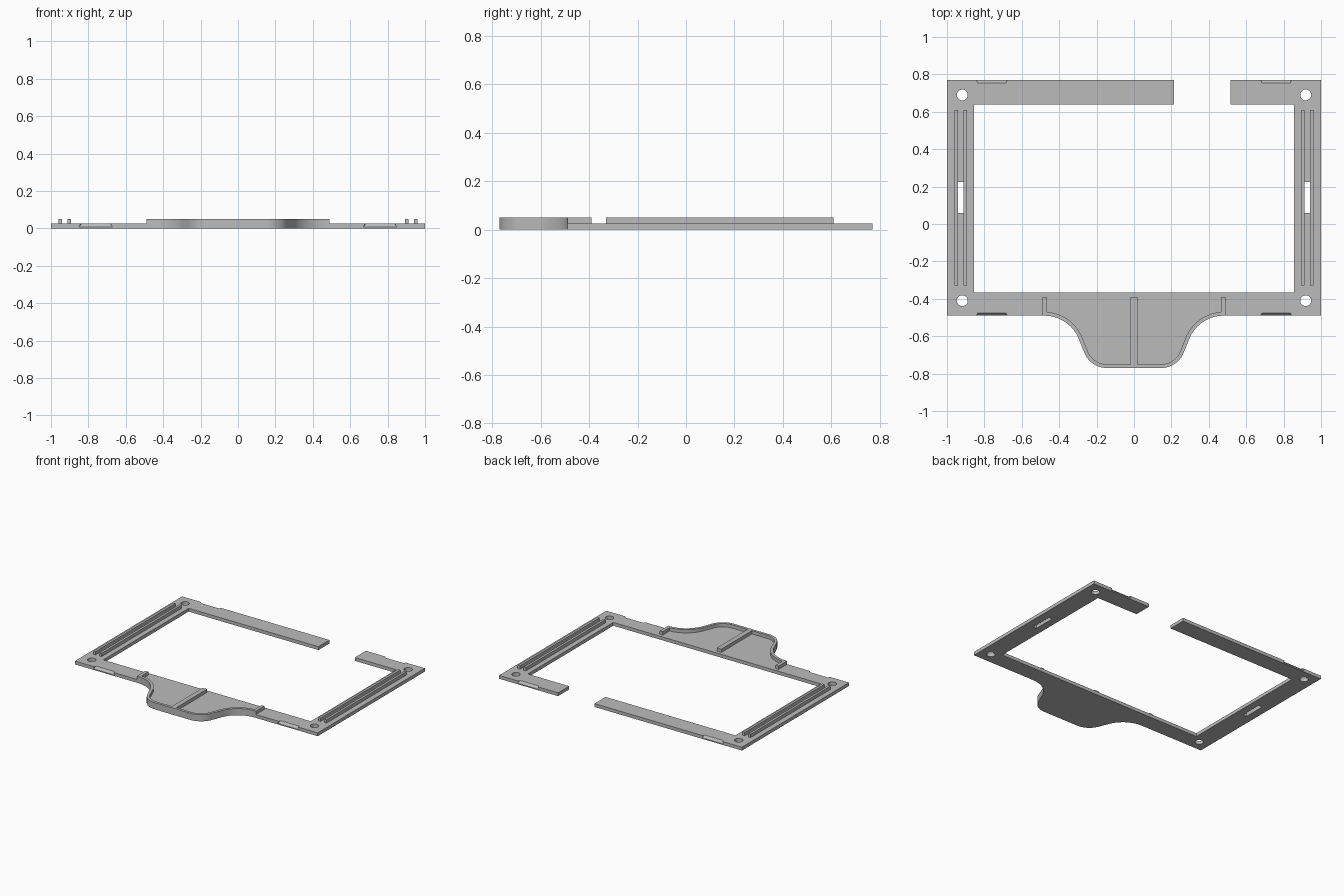
import bpy, bmesh
from math import sin, cos, radians

old = bpy.data.objects.get("Cube")
if old:
    bpy.data.objects.remove(old, do_unlink=True)

PLATE, TOP = 0.025, 0.05

grey = bpy.data.materials.new("plain grey")
grey.use_nodes = True
grey.diffuse_color = (0.5, 0.5, 0.5, 1)
grey.node_tree.nodes["Principled BSDF"].inputs["Base Color"].default_value = (0.5, 0.5, 0.5, 1)


def prism(bm, points, z0, z1):
    """Extrude a flat outline from z0 up to z1."""
    face = bm.faces.new([bm.verts.new((x, y, z0)) for x, y in points])
    ext = bmesh.ops.extrude_face_region(bm, geom=[face])
    for v in ext["geom"]:
        if isinstance(v, bmesh.types.BMVert):
            v.co.z = z1


def box(bm, x0, x1, y0, y1, z0, z1):
    prism(bm, [(x0, y0), (x1, y0), (x1, y1), (x0, y1)], z0, z1)


def finish(bm, name):
    bmesh.ops.recalc_face_normals(bm, faces=bm.faces)
    mesh = bpy.data.meshes.new(name)
    bm.to_mesh(mesh)
    bm.free()
    mesh.materials.append(grey)
    ob = bpy.data.objects.new(name, mesh)
    bpy.context.collection.objects.link(ob)
    return ob


def smooth(ob):
    bpy.ops.object.select_all(action='DESELECT')
    ob.select_set(True)
    bpy.context.view_layer.objects.active = ob
    bpy.ops.object.shade_smooth_by_angle(angle=radians(30))


def tab_curve(inset, steps=12):
    """Left half of the tab's S-shaped edge, moved inward by inset."""
    angles = [radians(64 * i / steps) for i in range(steps + 1)]
    r1, r2 = 0.2 + inset, 0.13 - inset
    upper = [(-0.48 + r1 * sin(a), -0.69 + r1 * cos(a)) for a in angles]
    lower = [(-0.145 - r2 * sin(a), -0.64 - r2 * cos(a)) for a in reversed(angles)]
    return upper + lower


def mirrored(points):
    return points + [(-x, y) for x, y in reversed(points)]


# Open frame with the front tab in one outline
bm = bmesh.new()
outline = [(0.215, 0.77), (-1, 0.77), (-1, -0.49)]
outline += mirrored(tab_curve(0))
outline += [(1, -0.49), (1, 0.77), (0.515, 0.77), (0.515, 0.64), (0.855, 0.64),
            (0.855, -0.365), (-0.855, -0.365), (-0.855, 0.64), (0.215, 0.64)]
prism(bm, outline, 0, PLATE)
frame = finish(bm, "frame_plate")

# Cutters: corner holes, side slots and sloped edge notches
bm = bmesh.new()
for side in (-1, 1):
    for y in (-0.41, 0.69):
        ring = [radians(a) for a in range(0, 360, 10)]
        prism(bm, [(side * 0.918 + 0.029 * cos(a), y + 0.029 * sin(a)) for a in ring], -0.02, 0.06)
    box(bm, side * 0.925 - 0.015, side * 0.925 + 0.015, 0.06, 0.225, -0.02, 0.06)
    for edge, inward in ((-0.49, 1), (0.77, -1)):
        loops = []
        for z, depth, half in ((0.008, 0, 0.09), (PLATE + 0.001, 0.016, 0.075)):
            xs = (side * 0.76 - half, side * 0.76 + half)
            back = edge - inward * 0.02
            front = edge + inward * depth
            loops.append([bm.verts.new(p + (z,)) for p in
                          ((side * 0.76 - 0.09, back), (side * 0.76 + 0.09, back),
                           (xs[1], front), (xs[0], front))])
        bm.faces.new(loops[0])
        bm.faces.new(loops[1])
        for i in range(4):
            j = (i + 1) % 4
            bm.faces.new((loops[0][i], loops[0][j], loops[1][j], loops[1][i]))
cutter = finish(bm, "opening_cutter")
cutter.hide_render = True
mod = frame.modifiers.new("openings", 'BOOLEAN')
mod.object = cutter
mod.operation = 'DIFFERENCE'
mod.solver = 'EXACT'
bpy.context.view_layer.objects.active = frame
bpy.ops.object.modifier_apply(modifier=mod.name)
bpy.data.objects.remove(cutter, do_unlink=True)
smooth(frame)

# Raised lip around the tab, with a leg at each end
bm = bmesh.new()
outer = [(-0.49, -0.39), (-0.49, -0.49)] + tab_curve(0)
inner = [(-0.465, -0.39), (-0.465, -0.47)] + tab_curve(0.02)[1:]
prism(bm, mirrored(outer) + list(reversed(mirrored(inner))), PLATE, TOP)
smooth(finish(bm, "tab_lip"))

# Rib down the middle of the tab
bm = bmesh.new()
box(bm, -0.018, 0.018, -0.75, -0.39, PLATE, TOP)
finish(bm, "tab_rib")

# Paired guide rails on both sides
for name, side in (("right", -1), ("left", 1)):
    for part, x in (("outer", 0.951), ("inner", 0.902)):
        bm = bmesh.new()
        box(bm, side * x - 0.009, side * x + 0.009, -0.33, 0.61, PLATE, TOP)
        finish(bm, f"{name}_{part}_rail")
